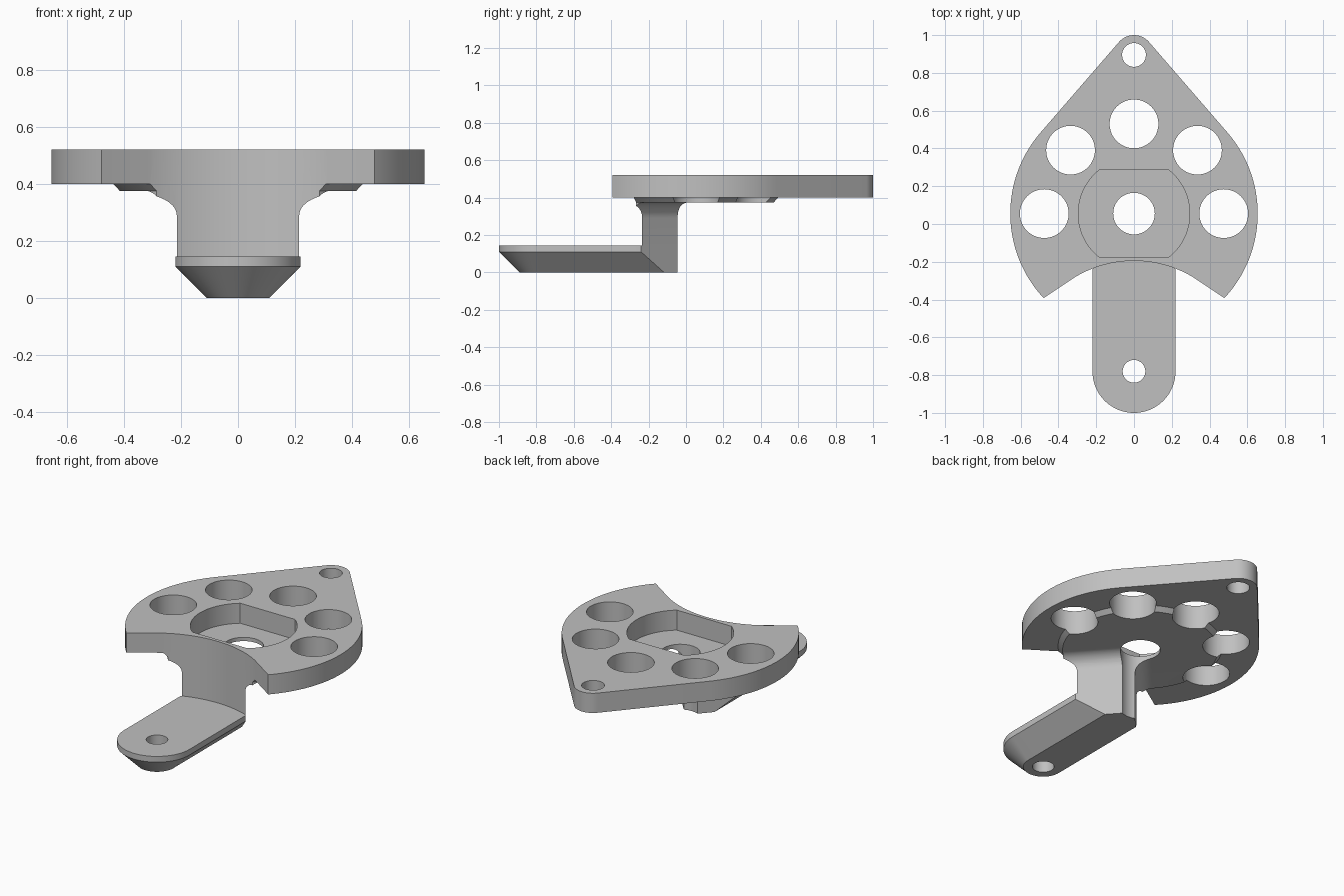
import bpy
import bmesh
from math import sin, cos, pi, sqrt, atan2, asin, radians

cube = bpy.data.objects.get("Cube")
if cube:
    bpy.data.objects.remove(cube, do_unlink=True)

grey = bpy.data.materials.new("plain_grey")
grey.use_nodes = True
COLOUR = (0.53, 0.53, 0.53, 1)
grey.diffuse_color = COLOUR
grey.node_tree.nodes["Principled BSDF"].inputs["Base Color"].default_value = COLOUR

HUB = 0.055        # y of the hub centre
PLATE_Z, TOP_Z = 0.40, 0.52


def loft(name, levels):
    """Solid through matching outlines, given as (z, outline) pairs."""
    bm = bmesh.new()
    rings = [[bm.verts.new((x, y, z)) for x, y in pts] for z, pts in levels]
    n = len(rings[0])
    for a, b in zip(rings, rings[1:]):
        for i in range(n):
            j = (i + 1) % n
            bm.faces.new((a[i], a[j], b[j], b[i]))
    bm.faces.new(rings[0][::-1])
    bm.faces.new(rings[-1])
    bmesh.ops.recalc_face_normals(bm, faces=bm.faces)
    mesh = bpy.data.meshes.new(name)
    bm.to_mesh(mesh)
    bm.free()
    mesh.materials.append(grey)
    ob = bpy.data.objects.new(name, mesh)
    bpy.context.collection.objects.link(ob)
    return ob


def prism(name, pts, z0, z1):
    return loft(name, [(z0, pts), (z1, pts)])


def arc(cx, cy, r, a0, a1, n):
    return [(cx + r * cos(a0 + (a1 - a0) * i / n),
             cy + r * sin(a0 + (a1 - a0) * i / n)) for i in range(n + 1)]


def circle(cx, cy, r, n=64):
    return arc(cx, cy, r, 0, 2 * pi, n)[:-1]


def combine(ob, other, operation):
    """Apply a boolean and discard the helper."""
    other.hide_render = True
    mod = ob.modifiers.new(operation, 'BOOLEAN')
    mod.operation, mod.object, mod.solver = operation, other, 'EXACT'
    bpy.context.view_layer.objects.active = ob
    bpy.ops.object.modifier_apply(modifier=mod.name)
    bpy.data.objects.remove(other, do_unlink=True)


# Plate: large round joined by tangents to a small rounded tip
R, TIP_R, TIP_Y = 0.655, 0.105, 0.895
t = asin((R - TIP_R) / (TIP_Y - HUB))
outline = arc(0, TIP_Y, TIP_R, t, pi - t, 20) + arc(0, HUB, R, pi - t, 2 * pi + t, 110)
body = prism("bracket", outline, PLATE_Z, TOP_Z)

# Shallow bevelled disc under the plate
combine(body, loft("under_disc", [(0.375, circle(0, HUB, 0.43, 96)),
                                  (PLATE_Z, circle(0, HUB, 0.455, 96)),
                                  (0.46, circle(0, HUB, 0.455, 96))]), 'UNION')

# Wedge-shaped stem, flaring into the disc with a concave fillet
APEX, SLOPE, FILLET, FLARE_Z = 0.006, 0.894, 0.085, 0.29


def wedge(offset, front=-0.7):
    tip = APEX + offset / sin(atan2(SLOPE, 1))
    half = (tip - front) * SLOPE
    return [(0, tip), (-half, front), (half, front)]


levels = [(0.12, wedge(0))]
for i in range(13):
    a = i / 12 * pi / 2
    levels.append((FLARE_Z + FILLET * sin(a), wedge(FILLET * (1 - cos(a)))))
levels.append((0.388, wedge(FILLET)))
stem = loft("stem", levels)
combine(stem, prism("stem_limit", circle(0, HUB, 0.43, 96), 0, 1), 'INTERSECT')
combine(body, stem, 'UNION')

# Concave front: arc in the middle running out in straight lines
CURVE = 0.608
a = asin(0.31 / CURVE)
front = arc(0, -0.195 - CURVE, CURVE, pi / 2 - a, pi / 2 + a, 32)
front += [(-0.805, -0.61), (-0.805, -1.5), (0.805, -1.5), (0.805, -0.61)]
combine(body, prism("front_cutter", front, 0, 1), 'DIFFERENCE')


# Arm: round-ended bar with a bevelled underside, pointed under the stem
def bar(r):
    return arc(0, -0.78, r, pi, 2 * pi, 40) + [(r, 0.1), (-r, 0.1)]


arm = loft("arm", [(0, bar(0.11)), (0.11, bar(0.22)), (0.145, bar(0.22))])
combine(arm, prism("arm_limit", wedge(0, -1.2), -0.1, 0.5), 'INTERSECT')
combine(body, arm, 'UNION')

# Flat-sided round pocket in the top
a = asin(0.23 / 0.295)
pocket = arc(0, HUB, 0.295, -a, a, 28) + arc(0, HUB, 0.295, pi - a, pi + a, 28)
combine(body, prism("pocket_cutter", pocket, PLATE_Z - 0.002, 0.7), 'DIFFERENCE')

# Through holes: hub, tip, arm and the five around the hub
holes = [(0, HUB, 0.11), (0, TIP_Y, 0.063), (0, -0.78, 0.06)]
holes += [(0.475 * cos(k * pi / 4), HUB + 0.475 * sin(k * pi / 4), 0.129) for k in range(5)]
for x, y, r in holes:
    combine(body, prism("hole_cutter", circle(x, y, r), -0.2, 0.8), 'DIFFERENCE')

# Smooth the curved walls, keep the edges crisp
bpy.ops.object.select_all(action='DESELECT')
body.select_set(True)
bpy.context.view_layer.objects.active = body
bpy.ops.object.shade_smooth_by_angle(angle=radians(25))
